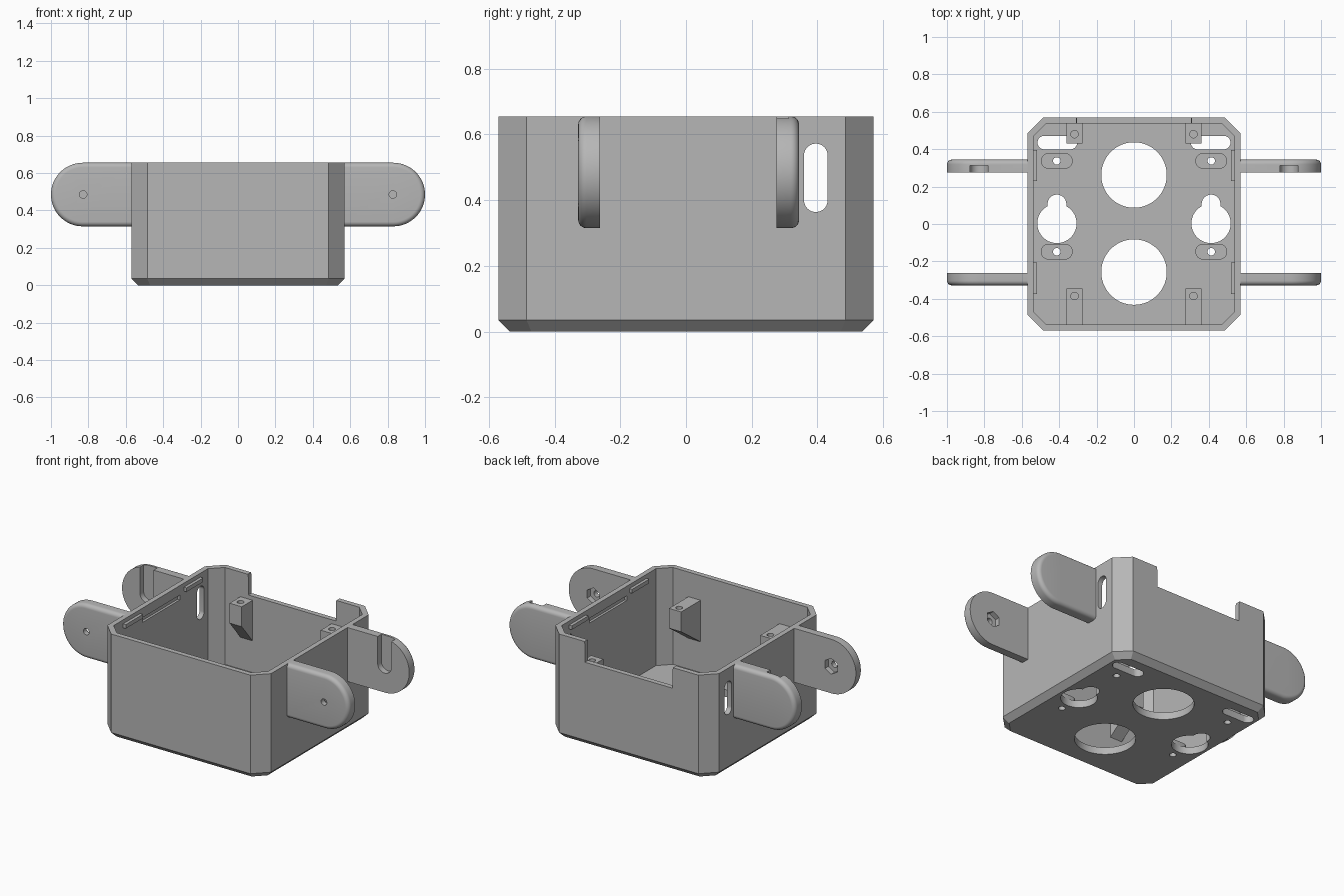
import bpy, bmesh
from math import pi, cos, sin, sqrt

old = bpy.data.objects.get("Cube")
if old:
    bpy.data.objects.remove(old, do_unlink=True)

grey = bpy.data.materials.new("plain grey")
grey.use_nodes = True
colour = (0.47, 0.47, 0.47, 1)
grey.diffuse_color = colour
grey.node_tree.nodes["Principled BSDF"].inputs["Base Color"].default_value = colour

AXES = {"x": lambda t, u, v: (t, u, v),
        "y": lambda t, u, v: (u, t, v),
        "z": lambda t, u, v: (u, v, t)}


def loft(name, axis, rings):
    """Solid through flat outlines, given as (position on axis, points)."""
    bm = bmesh.new()
    loops = [[bm.verts.new(AXES[axis](t, u, v)) for u, v in pts] for t, pts in rings]
    for low, high in zip(loops, loops[1:]):
        for i in range(len(low)):
            j = (i + 1) % len(low)
            bm.faces.new((low[i], low[j], high[j], high[i]))
    bm.faces.new(loops[0])
    bm.faces.new(loops[-1])
    bmesh.ops.recalc_face_normals(bm, faces=bm.faces)
    mesh = bpy.data.meshes.new(name)
    bm.to_mesh(mesh)
    bm.free()
    mesh.materials.append(grey)
    obj = bpy.data.objects.new(name, mesh)
    bpy.context.collection.objects.link(obj)
    return obj


def prism(name, axis, a, b, pts):
    return loft(name, axis, [(a, pts), (b, pts)])


def capsule(u, v, r, du=0, dv=0, n=48):
    """Circle, or a long round-ended outline reaching du, dv each way."""
    pts = []
    for i in range(n):
        a = 2 * pi * (i + 0.5) / n
        s = 1 if cos(a) * du + sin(a) * dv > 0 else -1
        pts.append((u + s * du + r * cos(a), v + s * dv + r * sin(a)))
    return pts


def rect(u0, u1, v0, v1):
    return [(u0, v0), (u1, v0), (u1, v1), (u0, v1)]


def octagon(h, c):
    k = h - c
    return [(-k, -h), (k, -h), (h, -k), (h, k), (k, h), (-k, h), (-h, k), (-h, -k)]


def cut(obj, axis, a, b, pts):
    tool = prism("cutter", axis, a, b, pts)
    mod = obj.modifiers.new("cut", "BOOLEAN")
    mod.operation, mod.solver, mod.object = "DIFFERENCE", "EXACT", tool
    bpy.context.view_layer.objects.active = obj
    bpy.ops.object.modifier_apply(modifier=mod.name)
    mesh = tool.data
    bpy.data.objects.remove(tool)
    bpy.data.meshes.remove(mesh)


def finish(obj):
    bpy.ops.object.select_all(action="DESELECT")
    obj.select_set(True)
    bpy.context.view_layer.objects.active = obj
    bpy.ops.object.shade_smooth_by_angle(angle=pi / 6)


HALF, TOP, BASE, FLOOR, INNER = 0.57, 0.655, 0.035, 0.045, 0.538
corner = 0.085

# Open box with cut corners and a chamfered underside
shrink = BASE * (2 - sqrt(2))
body = loft("box_body", "z", [(0, octagon(HALF - BASE, corner - shrink)),
                              (BASE, octagon(HALF, corner)),
                              (TOP, octagon(HALF, corner))])
cut(body, "z", FLOOR, 1, octagon(INNER, corner - 0.015))

# Cable notch in the back rim
cut(body, "y", 0.5, 0.65, [(-0.305, 0.525), (0.305, 0.525), (0.305, 0.635),
                           (0.315, 0.7), (-0.315, 0.7), (-0.305, 0.635)])

# Large round floor openings
for y in (-0.257, 0.262):
    cut(body, "z", -0.1, 0.2, capsule(0, y, 0.175, n=64))

for s, side in ((1, "left"), (-1, "right")):
    # Floor keyhole, floor slot and wall slot
    cut(body, "z", -0.1, 0.2, capsule(s * 0.412, 0.003, 0.105))
    cut(body, "z", -0.1, 0.2, capsule(s * 0.412, 0.08, 0.05, dv=0.027))
    cut(body, "z", -0.1, 0.2, capsule(s * 0.41, 0.435, 0.036, du=0.07))
    cut(body, "x", s * 0.5, s * 0.65, capsule(0.395, 0.468, 0.036, dv=0.068))

    # Long shallow groove inside the wall
    cut(body, "x", s * 0.5, s * (INNER + 0.015), rect(-0.18, 0.19, 0.565, 0.595))

    # Snap ribs near the rim
    for y0, y1, place in ((0.23, 0.395, "back"), (-0.375, -0.205, "front")):
        finish(prism(f"{side}_{place}_snap_rib", "x", s * 0.519, s * 0.55,
                     rect(y0, y1, 0.605, 0.63)))

    # Raised screw pads on the floor
    for y, place in ((0.337, "back"), (-0.148, "front")):
        hole = capsule(s * 0.413, y, 0.02, n=24)
        pad = prism(f"{side}_{place}_floor_pad", "z", 0.03, FLOOR + 0.03,
                    capsule(s * 0.413, y, 0.042, du=0.043))
        cut(pad, "z", -0.1, 0.2, hole)
        cut(body, "z", -0.1, 0.2, hole)
        finish(pad)

    # Wedge-shaped screw posts on the end walls
    for wall, tip, hole_y, place in ((0.55, 0.43, 0.48, "back"),
                                     (-0.55, -0.345, -0.385, "front")):
        post = prism(f"{side}_{place}_screw_post", "x", s * 0.275, s * 0.36,
                     [(wall, 0.5), (tip, 0.5), (tip, 0.375), (wall, 0.23)])
        cut(post, "z", 0.41, 0.6, capsule(s * 0.318, hole_y, 0.02, n=24))
        finish(post)

    # Round-ended arms, filleted on their outward faces
    for inner, outer, place in ((0.275, 0.344, "back"), (-0.262, -0.328, "front")):
        fillet, way = 0.025, 1 if outer > 0 else -1

        def outline(d):
            r = 0.17 - d
            arc = [-pi / 2 + pi * i / 32 for i in range(33)]
            return ([(s * 0.56, 0.485 - r)]
                    + [(s * (0.83 + r * cos(a)), 0.485 + r * sin(a)) for a in arc]
                    + [(s * 0.56, 0.485 + r)])

        rings = [(inner, outline(0))]
        for i in range(7):
            a = pi / 2 * i / 6
            rings.append((outer - way * fillet * (1 - sin(a)),
                          outline(fillet * (1 - cos(a)))))
        arm = loft(f"{side}_{place}_arm", "y", rings)
        if place == "back":
            # Blind drop-in channel open at the top
            cut(arm, "y", 0.2, 0.312, capsule(s * 0.828, 0.685, 0.048, dv=0.2))
        else:
            # Screw hole with a six-sided nut recess behind
            cut(arm, "y", -0.4, -0.2, capsule(s * 0.828, 0.485, 0.02, n=24))
            cut(arm, "y", -0.295, -0.2, capsule(s * 0.828, 0.485, 0.05, n=6))
        finish(arm)

finish(body)
